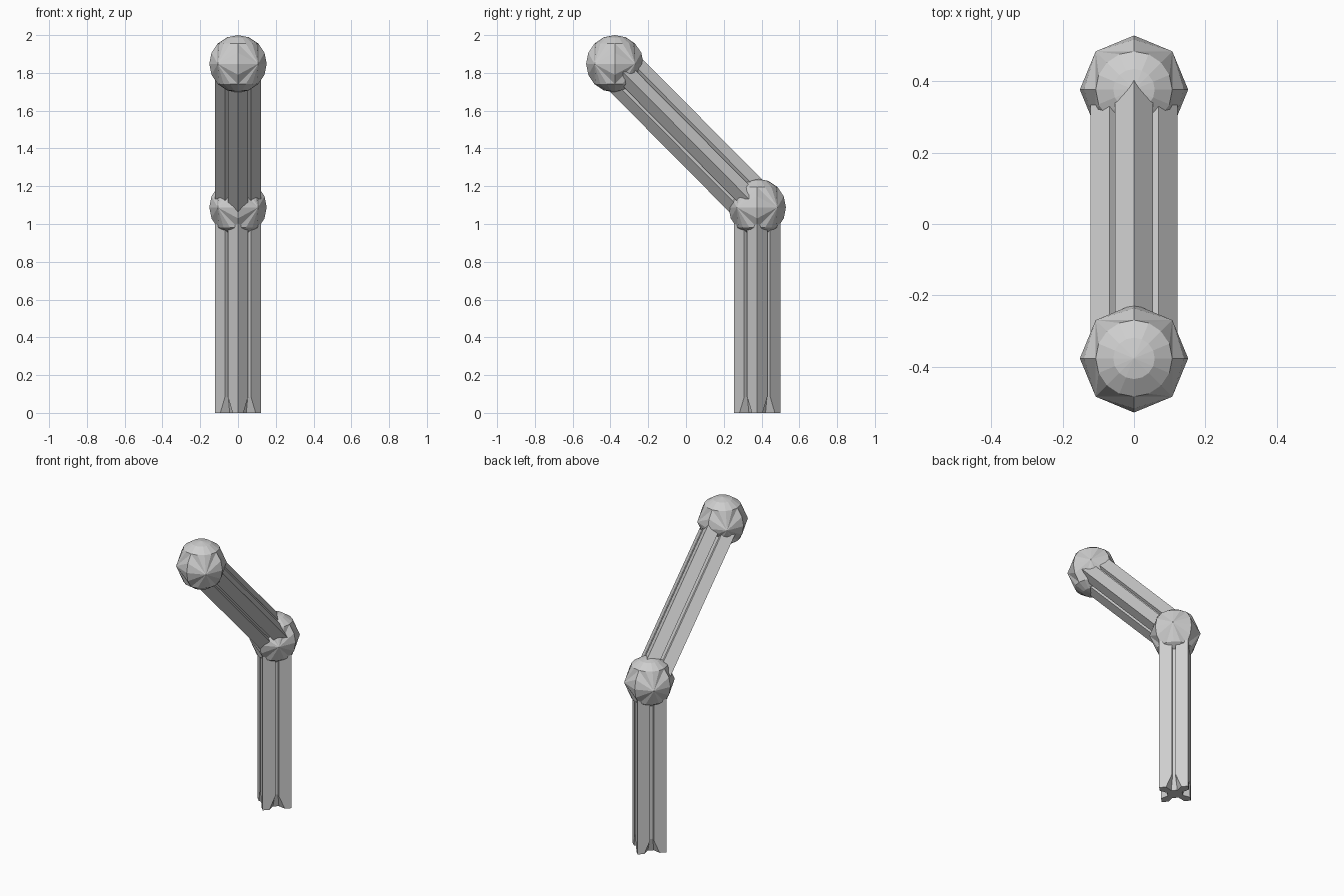
import bpy, bmesh, math
from mathutils import Matrix, Vector

if "Cube" in bpy.data.objects:
    bpy.data.objects.remove(bpy.data.objects["Cube"])

R = 0.152            # ball radius
ARM = 0.122          # beam centre to corner
LOW = Vector((0, 0.377, 1.088))
TOP = Vector((0, -0.377, 1.848))

grey = bpy.data.materials.new("light_grey")
grey.diffuse_color = (0.62, 0.62, 0.62, 1)
grey.use_nodes = True
grey.node_tree.nodes["Principled BSDF"].inputs["Base Color"].default_value = grey.diffuse_color


def finish(bm, name, matrix):
    bmesh.ops.remove_doubles(bm, verts=bm.verts, dist=1e-5)
    bmesh.ops.recalc_face_normals(bm, faces=bm.faces)
    mesh = bpy.data.meshes.new(name)
    bm.to_mesh(mesh)
    bm.free()
    mesh.materials.append(grey)
    obj = bpy.data.objects.new(name, mesh)
    obj.matrix_world = matrix
    bpy.context.collection.objects.link(obj)


def section(mouth, floor, depth):
    """Square on its corner, with a slot in the middle of every side."""
    mid = ARM / math.sqrt(2)
    pts = []
    for k in range(4):
        turn = Matrix.Rotation(math.radians(45 + 90 * k), 2)
        side = [(mid, -mid), (mid, -mouth), (mid - depth, -floor),
                (mid - depth, floor), (mid, mouth)]
        pts += [turn @ Vector(p) for p in side]
    return pts


def beam(name, length, matrix):
    """Slotted beam whose slots flare open at both ends."""
    slot, flare = section(0.011, 0.009, 0.022), section(0.046, 0.018, 0.042)
    bm = bmesh.new()
    rings = [[bm.verts.new((p.x, p.y, z)) for p in pts] for z, pts in
             ((0, flare), (0.085, slot), (length - 0.085, slot), (length, flare))]
    for a, b in zip(rings, rings[1:]):
        for i in range(len(a)):
            j = (i + 1) % len(a)
            bm.faces.new((a[i], a[j], b[j], b[i]))
    bm.faces.new(rings[0])
    bm.faces.new(rings[-1])
    finish(bm, name, matrix)


def ball(name, centre):
    """Ball with round caps and four side panels, each fanned from its middle."""
    bm = bmesh.new()

    def pt(az, lat):
        a, t = math.radians(az), math.radians(lat)
        return bm.verts.new((R * math.cos(t) * math.cos(a),
                             R * math.cos(t) * math.sin(a), R * math.sin(t)))

    step = 22.5
    # caps
    for s in (1, -1):
        for i in range(16):
            a, b = i * step, (i + 1) * step
            bm.faces.new((pt(0, 90 * s), pt(a, 67.5 * s), pt(b, 67.5 * s)))
            bm.faces.new((pt(a, 67.5 * s), pt(a, 45 * s), pt(b, 45 * s), pt(b, 67.5 * s)))
    # side panels
    for q in range(4):
        az = 90 * q
        rim = [(az + step * i, -45) for i in range(4)]
        rim += [(az + 90, -45 + step * i) for i in range(4)]
        rim += [(az + 90 - step * i, 45) for i in range(4)]
        rim += [(az, 45 - step * i) for i in range(4)]
        for i in range(16):
            bm.faces.new((pt(az + 45, 0), pt(*rim[i]), pt(*rim[(i + 1) % 16])))
    finish(bm, name, Matrix.Translation(centre))


beam("lower_beam", LOW.z, Matrix.Translation((0, LOW.y, 0)))
axis = TOP - LOW
tilt = math.atan2(-axis.y, axis.z)
beam("upper_beam", axis.length, Matrix.Translation(LOW) @ Matrix.Rotation(tilt, 4, 'X'))
ball("elbow_ball", LOW)
ball("end_ball", TOP)
